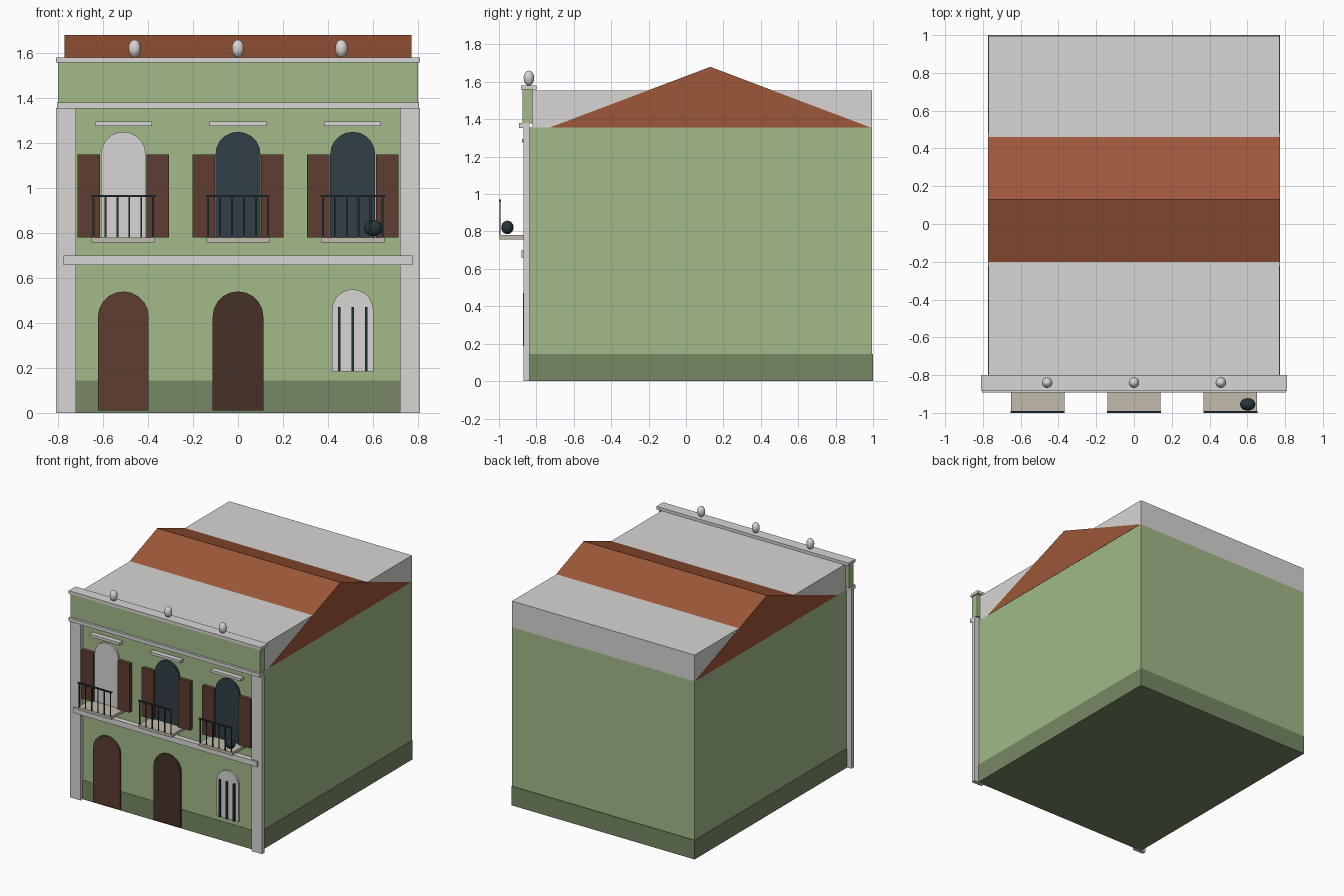
import bpy, bmesh, math

cube = bpy.data.objects.get("Cube")
if cube:
    bpy.data.objects.remove(cube, do_unlink=True)


def material(name, r, g, b):
    m = bpy.data.materials.new(name)
    m.use_nodes = True
    m.diffuse_color = (r, g, b, 1)
    m.node_tree.nodes["Principled BSDF"].inputs["Base Color"].default_value = (r, g, b, 1)
    return m


green = material("wall green", .36, .49, .25)
dark_green = material("plinth green", .18, .25, .127)
stone = material("pale stone", .68, .67, .66)
tile = material("roof tile", .34, .096, .041)
wood = material("shutter brown", .11, .048, .031)
dark_wood = material("dark door brown", .063, .03, .02)
glass = material("dark glass", .031, .05, .061)
iron = material("black iron", .02, .036, .042)
beige = material("balcony beige", .54, .49, .41)


def make_object(name, bm, mat):
    bmesh.ops.recalc_face_normals(bm, faces=bm.faces)
    mesh = bpy.data.meshes.new(name)
    bm.to_mesh(mesh)
    bm.free()
    mesh.materials.append(mat)
    obj = bpy.data.objects.new(name, mesh)
    bpy.context.collection.objects.link(obj)
    return obj


def box(name, mat, x, y, z):
    """Box from (low, high) pairs on each axis."""
    bm = bmesh.new()
    bmesh.ops.create_cube(bm, size=1)
    for v in bm.verts:
        v.co = [sum(r) / 2 + c * (r[1] - r[0]) for r, c in zip((x, y, z), v.co)]
    return make_object(name, bm, mat)


def extrude(name, mat, points, offset):
    """Solid made by extruding a flat outline."""
    bm = bmesh.new()
    face = bm.faces.new([bm.verts.new(p) for p in points])
    new = bmesh.ops.extrude_face_region(bm, geom=[face])["geom"]
    bmesh.ops.translate(bm, vec=offset, verts=[v for v in new if isinstance(v, bmesh.types.BMVert)])
    return make_object(name, bm, mat)


def arch(name, mat, x, half, bottom, top, front=-.855):
    """Round-headed panel standing out from the facade."""
    spring, steps = top - half, 10
    points = [(x - half, front, bottom), (x + half, front, bottom)]
    for i in range(steps + 1):
        a = math.pi * i / steps
        points.append((x + half * math.cos(a), front, spring + half * math.sin(a)))
    return extrude(name, mat, points, (0, -.83 - front, 0))


def ball(name, mat, centre, radii):
    bm = bmesh.new()
    bmesh.ops.create_uvsphere(bm, u_segments=16, v_segments=10, radius=1)
    bmesh.ops.scale(bm, vec=radii, verts=bm.verts)
    bmesh.ops.translate(bm, vec=centre, verts=bm.verts)
    obj = make_object(name, bm, mat)
    for p in obj.data.polygons:
        p.use_smooth = True
    return obj


def span(centre, half):
    return (centre - half, centre + half)


# Main volume and roof
box("house_body", green, span(0, .77), (-.84, .995), (.01, 1.355))
box("plinth", dark_green, span(0, .773), (-.843, 1), (0, .145))
box("flat_roof_block", stone, span(0, .77), (-.82, .995), (1.355, 1.555))
extrude("gable_roof", tile,
        [(-.772, -.73, 1.355), (-.772, .99, 1.355), (-.772, .13, 1.68)], (1.544, 0, 0))

# Facade trim
for side, sign in (("right", -1), ("left", 1)):
    box(side + "_pilaster", stone, span(sign * .765, .045), (-.868, -.836), (0, 1.355))
box("parapet", green, span(0, .8), (-.875, -.82), (1.378, 1.56))
box("lower_cornice", stone, span(0, .805), (-.892, -.836), (1.353, 1.38))
box("parapet_coping", stone, span(0, .81), (-.882, -.8), (1.558, 1.58))
box("floor_band", stone, span(0, .775), (-.88, -.836), (.658, .7))
for i, x in enumerate((-.46, 0, .46)):
    ball(f"finial_{i + 1}", stone, (x, -.84, 1.62), (.028, .028, .04))

# Upper bays: window, lintel, shutters and balcony
for i, x in enumerate((-.51, 0, .51)):
    n = str(i + 1)
    arch("upper_window_" + n, stone if i == 0 else glass, x, .1, .78, 1.25)
    box("lintel_" + n, stone, span(x, .127), (-.878, -.838), (1.275, 1.295))
    for side, sign in (("right", -1), ("left", 1)):
        box(f"{side}_shutter_{n}", wood, span(x + sign * .153, .05), (-.87, -.838), (.78, 1.15))
    box("balcony_slab_" + n, beige, span(x, .141), (-.998, -.838), (.758, .78))
    box("balcony_rail_" + n, iron, span(x, .143), (-1, -.99), (.96, .97))
    for k in range(6):
        box(f"baluster_{n}_{k + 1}", iron, span(x + (k - 2.5) * .053, .004),
            (-.997, -.993), (.78, .962))

# Ground floor doors and barred window
arch("side_door", wood, -.51, .113, .01, .54)
arch("main_door", dark_wood, 0, .113, .01, .54)
arch("ground_window", stone, .51, .092, .185, .55)
for k in range(3):
    box(f"window_bar_{k + 1}", iron, span(.45 + k * .06, .006), (-.871, -.85), (.187, .47))

# Round pot on the left balcony
ball("balcony_pot", iron, (.602, -.955, .822), (.041, .033, .036))
